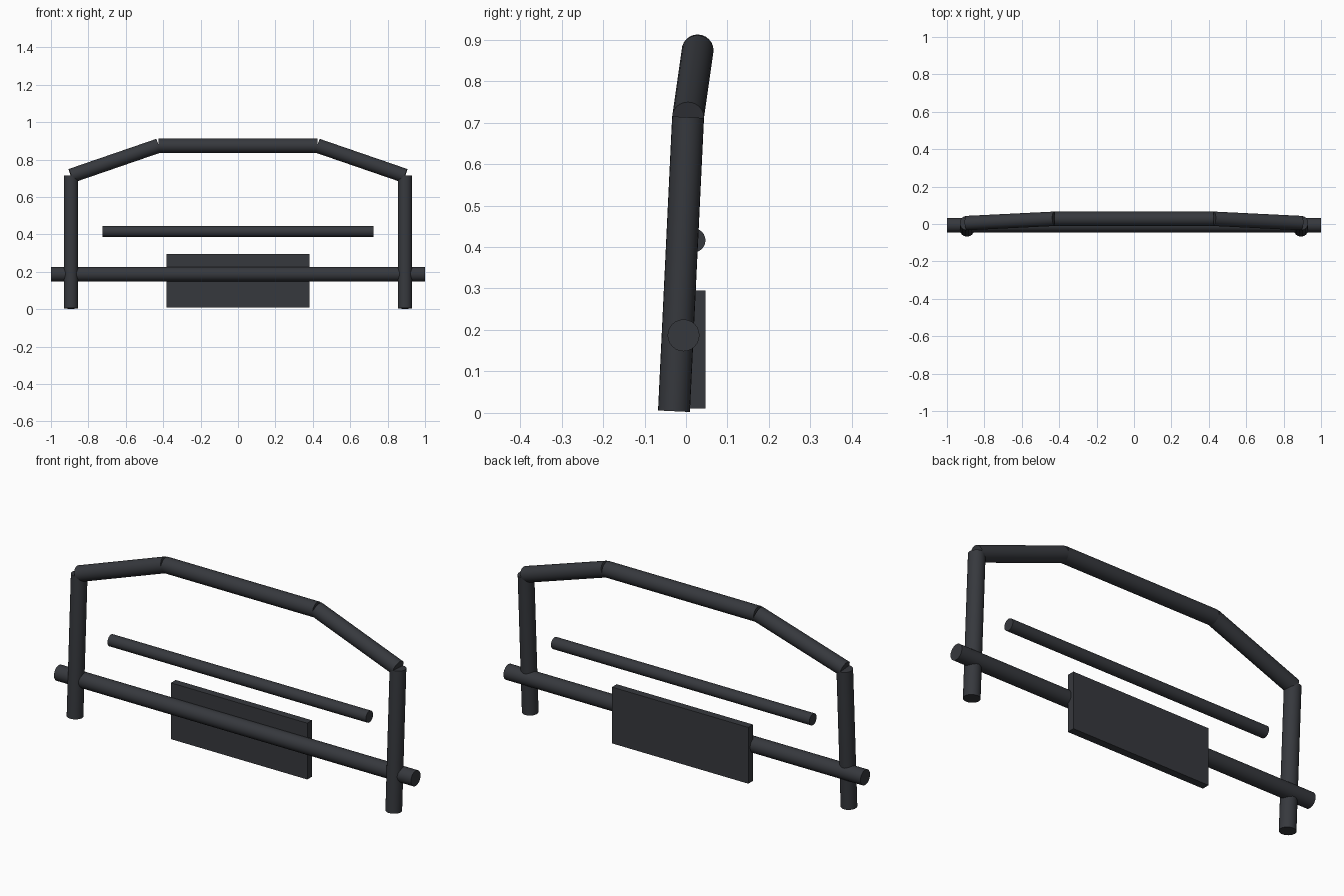
import bpy, math
from mathutils import Vector

if "Cube" in bpy.data.objects:
    bpy.data.objects.remove(bpy.data.objects["Cube"])

dark = bpy.data.materials.new("dark_steel")
dark.diffuse_color = (0.037, 0.040, 0.047, 1)
dark.use_nodes = True
dark.node_tree.nodes["Principled BSDF"].inputs["Base Color"].default_value = dark.diffuse_color


def tube(name, a, b, r):
    """Capped round tube running from a to b."""
    a, b = Vector(a), Vector(b)
    bpy.ops.mesh.primitive_cylinder_add(vertices=24, radius=r, depth=(b - a).length,
                                        location=(a + b) / 2)
    ob = bpy.context.object
    ob.rotation_euler = (b - a).to_track_quat('Z', 'Y').to_euler()
    ob.name = name
    ob.data.materials.append(dark)
    bpy.ops.object.shade_smooth_by_angle(angle=math.radians(35))
    return ob


R = 0.0385

# Leaning posts and sloped shoulder tubes on both sides
for side, s in (("left", -1), ("right", 1)):
    tube(side + "_post", (s * 0.893, -0.029, 0.004), (s * 0.893, 0.005, 0.713), R)
    tube(side + "_shoulder_tube", (s * 0.893, 0.005, 0.713), (s * 0.425, 0.028, 0.874), R)

# Horizontal tubes
tube("top_tube", (-0.425, 0.028, 0.874), (0.425, 0.028, 0.874), R)
tube("lower_crossbar", (-1, -0.006, 0.187), (1, -0.006, 0.187), R)
tube("middle_bar", (-0.724, 0.018, 0.416), (0.724, 0.018, 0.416), 0.029)

# Flat plate behind the crossbar
bpy.ops.mesh.primitive_cube_add(size=1, location=(0, 0.028, 0.1525))
plate = bpy.context.object
plate.name = "skid_plate"
plate.scale = (0.764, 0.038, 0.285)
plate.data.materials.append(dark)
